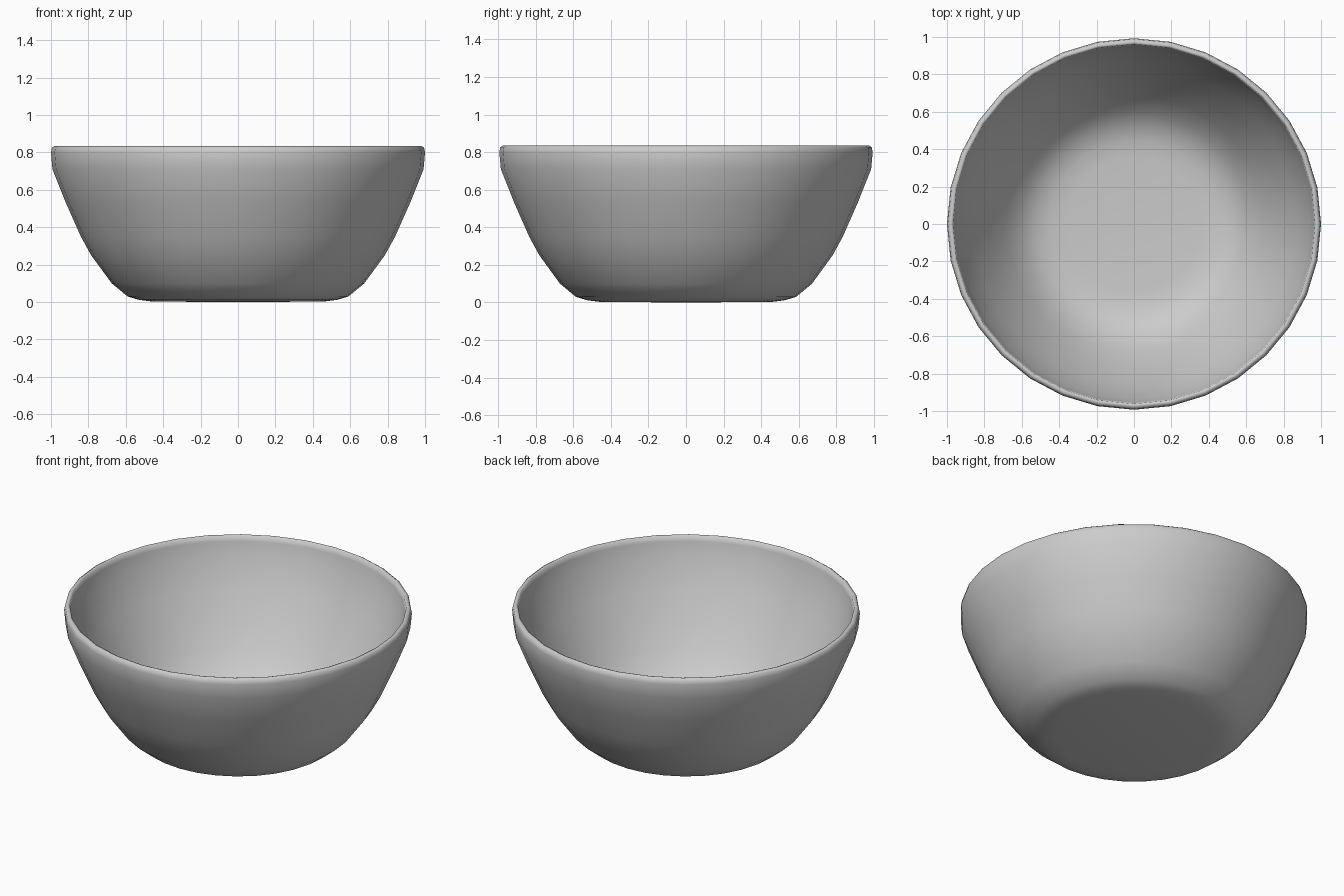
import bpy, bmesh
from math import cos, sin, tau

if "Cube" in bpy.data.objects:
    bpy.data.objects.remove(bpy.data.objects["Cube"])

SIDES = 32

# Closed half-section (radius, height): outside from base to rim, then inside back to the floor
profile = [(0, 0.0), (0.46, 0.003), (0.53, 0.012), (0.59, 0.03), (0.675, 0.10),
           (0.785, 0.25), (0.84, 0.35), (0.92, 0.53), (0.992, 0.71),
           (1.0, 0.80), (0.995, 0.825), (0.98, 0.835), (0.968, 0.83),
           (0.962, 0.80), (0.94, 0.71), (0.868, 0.54), (0.77, 0.36),
           (0.69, 0.235), (0.61, 0.135), (0.53, 0.08), (0.45, 0.055),
           (0.36, 0.047), (0, 0.045)]

# Lathe the section into a thin-walled bowl
bm = bmesh.new()
rings = []
for r, z in profile:
    if r == 0:
        rings.append([bm.verts.new((0, 0, z))] * SIDES)
    else:
        rings.append([bm.verts.new((r * cos(tau * i / SIDES), 0.993 * r * sin(tau * i / SIDES), z))
                      for i in range(SIDES)])
for a, b in zip(rings, rings[1:]):
    for i in range(SIDES):
        j = (i + 1) % SIDES
        corners = list(dict.fromkeys((a[i], a[j], b[j], b[i])))
        bm.faces.new(corners).smooth = True
bmesh.ops.recalc_face_normals(bm, faces=bm.faces)

mesh = bpy.data.meshes.new("bowl")
bm.to_mesh(mesh)
bm.free()
bowl = bpy.data.objects.new("bowl", mesh)
bpy.context.collection.objects.link(bowl)
